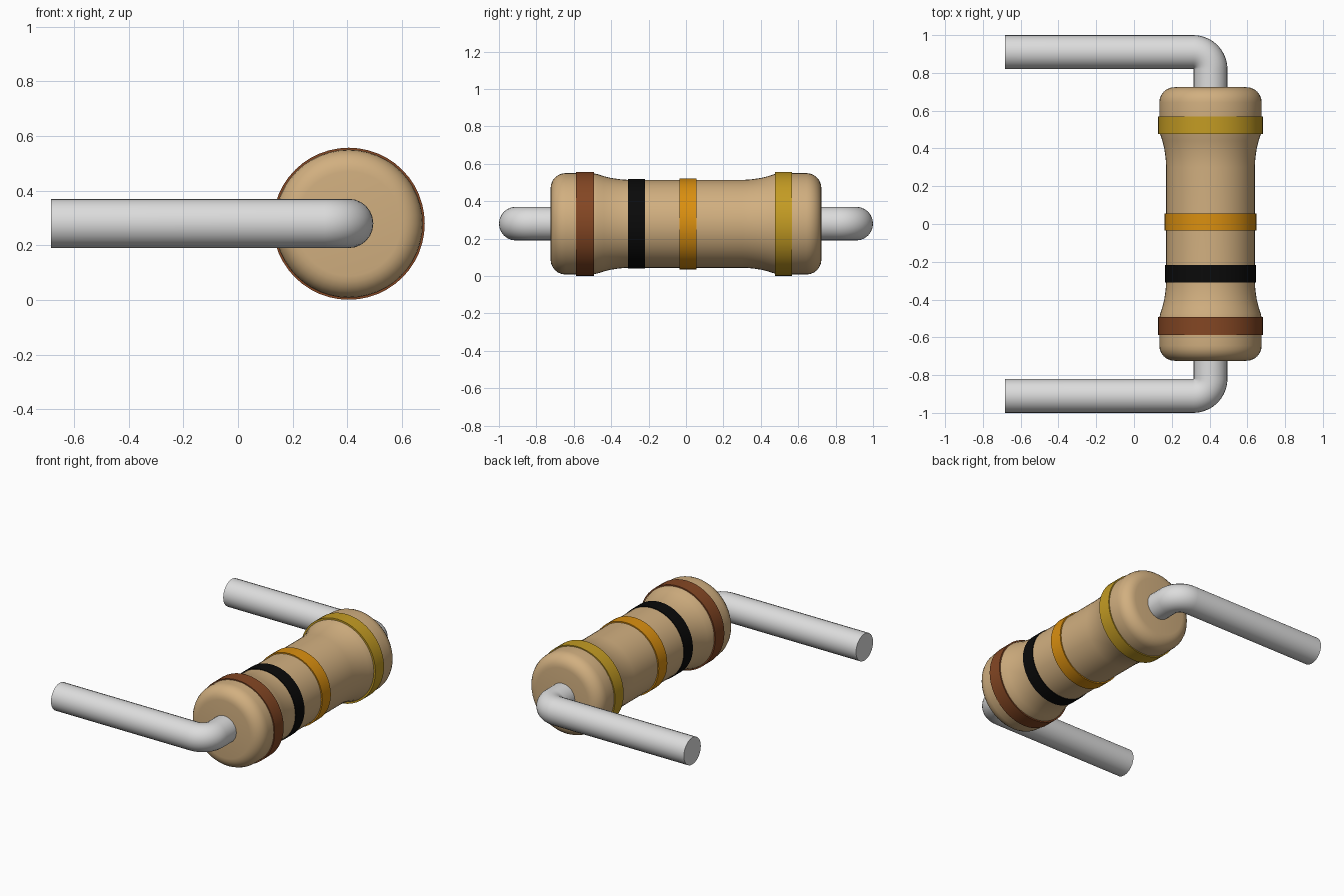
import bpy, bmesh, math

if "Cube" in bpy.data.objects:
    bpy.data.objects.remove(bpy.data.objects["Cube"])

CX, CZ = 0.405, 0.279   # body axis runs along y through this point


def material(name, rgb):
    m = bpy.data.materials.new(name)
    m.diffuse_color = (*rgb, 1)
    m.use_nodes = True
    m.node_tree.nodes["Principled BSDF"].inputs["Base Color"].default_value = m.diffuse_color
    return m


TAN = material("tan", (0.64, 0.43, 0.215))
METAL = material("light_metal", (0.72, 0.72, 0.72))
BROWN = material("brown", (0.23, 0.062, 0.017))
BLACK = material("black", (0.003, 0.003, 0.003))
ORANGE = material("orange", (0.70, 0.275, 0.005))
GOLD = material("gold", (0.55, 0.33, 0.017))


def smooth(ob, angle=35):
    bpy.ops.object.select_all(action='DESELECT')
    ob.select_set(True)
    bpy.context.view_layer.objects.active = ob
    bpy.ops.object.shade_smooth_by_angle(angle=math.radians(angle))


def lathe(name, profile, mat, closed=False, steps=48):
    """Spin (radius, y) points around the body axis."""
    bm = bmesh.new()
    vs = [bm.verts.new((r, y, 0)) for r, y in profile]
    pairs = list(zip(vs, vs[1:])) + ([(vs[-1], vs[0])] if closed else [])
    edges = [bm.edges.new(p) for p in pairs]
    bmesh.ops.spin(bm, geom=vs + edges, cent=(0, 0, 0), axis=(0, 1, 0),
                   angle=math.tau, steps=steps)
    bmesh.ops.remove_doubles(bm, verts=bm.verts, dist=1e-5)
    bmesh.ops.recalc_face_normals(bm, faces=bm.faces)
    me = bpy.data.meshes.new(name)
    bm.to_mesh(me)
    bm.free()
    me.materials.append(mat)
    ob = bpy.data.objects.new(name, me)
    ob.location = (CX, 0, CZ)
    bpy.context.collection.objects.link(ob)
    smooth(ob)
    return ob


# Body: rounded bulging ends with a narrower waist, mirrored profile
END, R, FILLET = 0.724, 0.271, 0.08
half = [(0, END)]
for i in range(7):
    a = math.pi / 2 * (1 - i / 6)
    half.append((R - FILLET + FILLET * math.cos(a), END - FILLET + FILLET * math.sin(a)))
half += [(R, 0.50), (0.266, 0.475), (0.255, 0.44), (0.245, 0.40),
         (0.239, 0.36), (0.236, 0.33), (0.235, 0.30)]
lathe("body", half + [(r, -y) for r, y in reversed(half)], TAN)

# Colour bands: thin rings around the body
for name, y0, y1, r, mat in (("brown_band", -0.587, -0.492, 0.278, BROWN),
                             ("black_band", -0.309, -0.218, 0.240, BLACK),
                             ("orange_band", -0.034, 0.056, 0.243, ORANGE),
                             ("gold_band", 0.477, 0.568, 0.278, GOLD)):
    lathe(name, [(r, y0), (r, y1), (r - 0.016, y1), (r - 0.016, y0)], mat, closed=True)

# Wire leads: round rod leaving each end and bending towards -x
WIRE, BEND = 0.09, 0.091
for name, s in (("front_lead", -1), ("back_lead", 1)):
    yc, xc = 1 - WIRE - BEND, CX - BEND
    path = [(CX, 0.70)]
    path += [(xc + BEND * math.cos(a), yc + BEND * math.sin(a))
             for a in (math.pi / 2 * i / 10 for i in range(11))]
    path.append((-0.684, 1 - WIRE))
    cu = bpy.data.curves.new(name, 'CURVE')
    cu.dimensions = '3D'
    cu.bevel_depth = WIRE
    cu.bevel_resolution = 10
    cu.use_fill_caps = True
    sp = cu.splines.new('POLY')
    sp.points.add(len(path) - 1)
    for p, (x, y) in zip(sp.points, path):
        p.co = (x, s * y, CZ + 0.001, 1)
    cu.materials.append(METAL)
    ob = bpy.data.objects.new(name, cu)
    bpy.context.collection.objects.link(ob)
    bpy.ops.object.select_all(action='DESELECT')
    ob.select_set(True)
    bpy.context.view_layer.objects.active = ob
    bpy.ops.object.convert(target='MESH')
    smooth(bpy.context.view_layer.objects.active)
